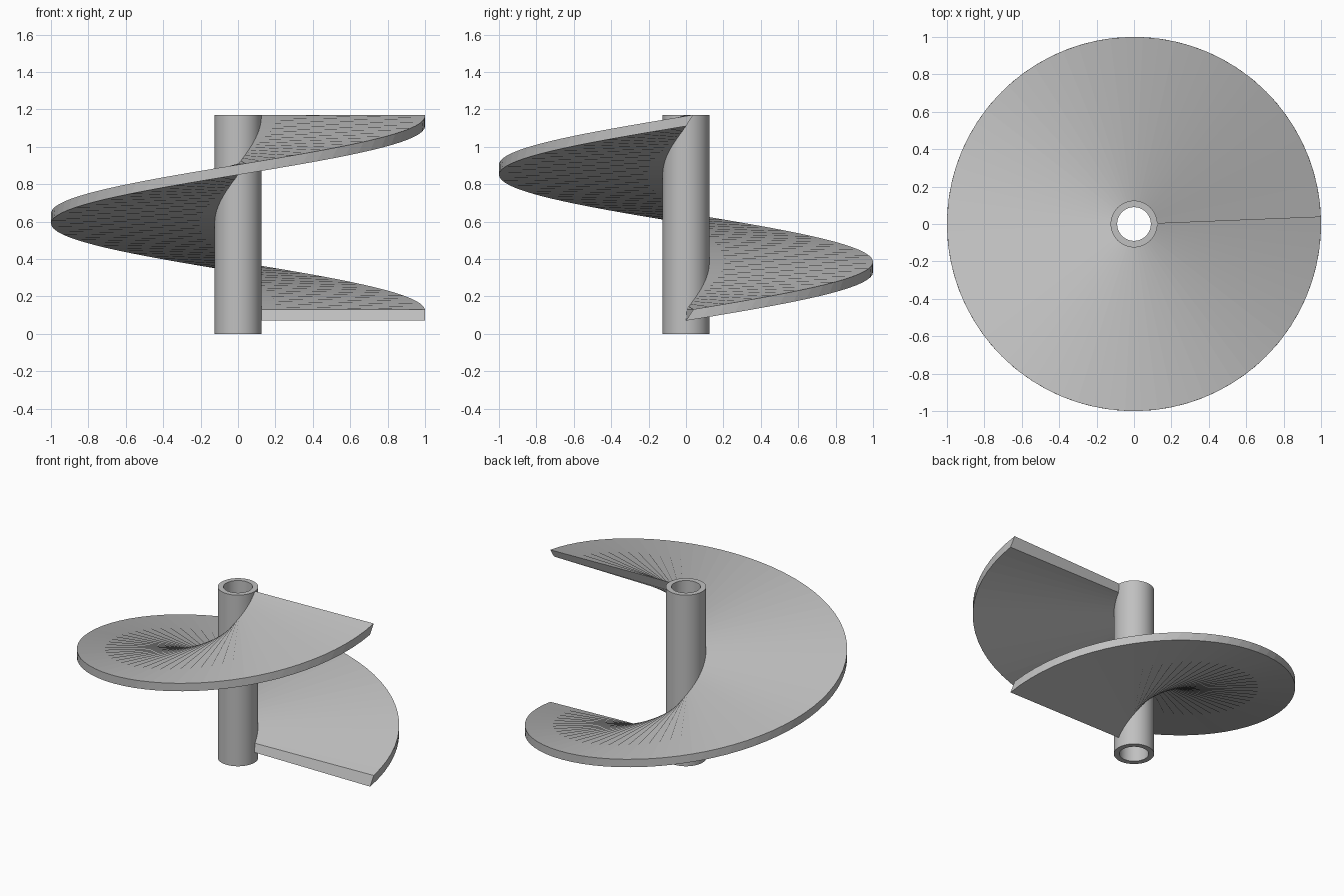
import bpy, bmesh
from math import sin, cos, pi, tau

if "Cube" in bpy.data.objects:
    bpy.data.objects.remove(bpy.data.objects["Cube"], do_unlink=True)

grey = bpy.data.materials.new("light_grey")
grey.use_nodes = True
colour = (0.53, 0.53, 0.53, 1)
grey.diffuse_color = colour
grey.node_tree.nodes["Principled BSDF"].inputs["Base Color"].default_value = colour

HEIGHT = 1.171       # tube height
START = 0.07         # foot of the ramp
PITCH = 1.04         # rise over one full turn
THICK = HEIGHT - START - PITCH
LEAN = 0.04          # the top edge is turned a little ahead of the bottom edge


def sweep(name, section, steps, closed):
    """Join the rings given by section(i) with quads; cap the ends when open."""
    bm = bmesh.new()
    rings = [[bm.verts.new(p) for p in section(i)]
             for i in range(steps if closed else steps + 1)]
    for i in range(steps):
        a, b = rings[i], rings[(i + 1) % len(rings)]
        for j in range(len(a)):
            k = (j + 1) % len(a)
            bm.faces.new((a[j], a[k], b[k], b[j]))
    if not closed:
        bm.faces.new(rings[0])
        bm.faces.new(rings[-1])
    bmesh.ops.recalc_face_normals(bm, faces=bm.faces)
    mesh = bpy.data.meshes.new(name)
    bm.to_mesh(mesh)
    bm.free()
    mesh.materials.append(grey)
    obj = bpy.data.objects.new(name, mesh)
    bpy.context.collection.objects.link(obj)
    return obj


def polar(r, angle, z):
    return (r * cos(angle), r * sin(angle), z)


# Hollow central tube
def tube_section(i, sides=64):
    a = tau * i / sides
    return [polar(r, a, z) for r, z in
            ((0.09, 0), (0.125, 0), (0.125, HEIGHT), (0.09, HEIGHT))]


tube = sweep("central_tube", tube_section, 64, True)
for face in tube.data.polygons:
    face.use_smooth = abs(face.normal.z) < 0.5
bpy.context.view_layer.objects.active = tube
tube.select_set(True)
bpy.ops.object.shade_smooth_by_angle(angle=pi / 6)


# Spiral ramp, one full turn rising anticlockwise from +x
def ramp_section(i, steps=72):
    a = tau * i / steps
    z = START + PITCH * i / steps
    return [polar(0.115, a, z), polar(1, a, z),
            polar(1, a + LEAN, z + THICK), polar(0.115, a + LEAN, z + THICK)]


sweep("spiral_ramp", ramp_section, 72, False)
